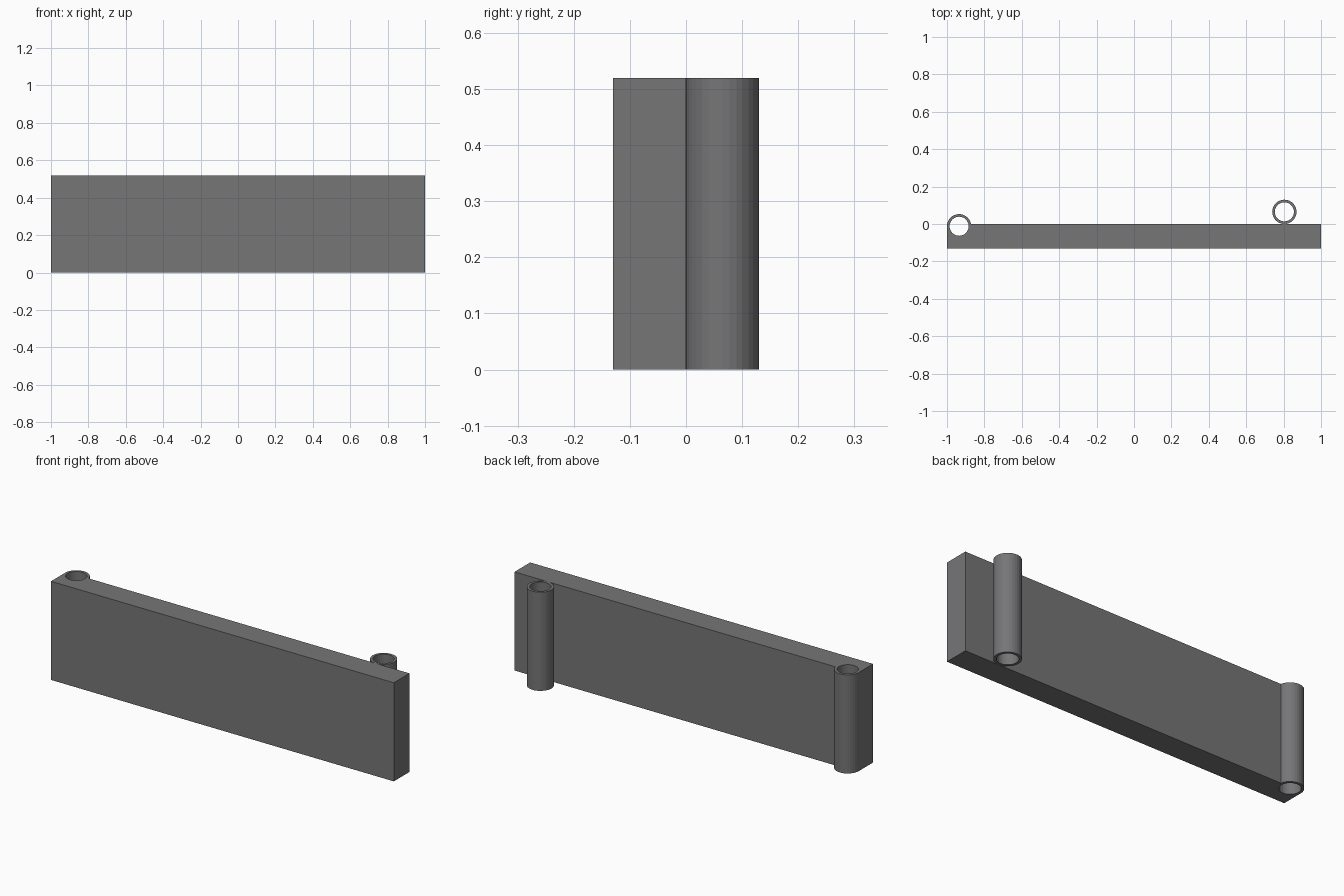
import bpy, bmesh
from math import pi, sin, cos

if "Cube" in bpy.data.objects:
    bpy.data.objects.remove(bpy.data.objects["Cube"])

HEIGHT = 0.52
R_OUT, R_IN, SEG = 0.065, 0.051, 32
SOCKET = (-0.935, -0.012)   # tube set into the plate
STANDOFF = (0.804, 0.065)   # tube resting against the back face

dark = bpy.data.materials.new("dark_grey")
dark.diffuse_color = (0.18, 0.18, 0.187, 1)
dark.use_nodes = True
dark.node_tree.nodes["Principled BSDF"].inputs["Base Color"].default_value = dark.diffuse_color


def circle(center, r):
    return [(center[0] + r * cos(2 * pi * i / SEG),
             center[1] + r * sin(2 * pi * i / SEG)) for i in range(SEG)]


def finish(name, bm):
    bmesh.ops.recalc_face_normals(bm, faces=bm.faces)
    mesh = bpy.data.meshes.new(name)
    bm.to_mesh(mesh)
    bm.free()
    mesh.materials.append(dark)
    obj = bpy.data.objects.new(name, mesh)
    bpy.context.collection.objects.link(obj)
    return obj


def prism(name, outline):
    bm = bmesh.new()
    face = bm.faces.new([bm.verts.new((x, y, 0)) for x, y in outline])
    ext = bmesh.ops.extrude_face_region(bm, geom=[face], use_keep_orig=True)
    top = [g for g in ext["geom"] if isinstance(g, bmesh.types.BMVert)]
    bmesh.ops.translate(bm, verts=top, vec=(0, 0, HEIGHT))
    return finish(name, bm)


def tube(name, center):
    bm = bmesh.new()
    # Four rings: outer bottom, outer top, inner top, inner bottom
    rings = [[bm.verts.new((x, y, z)) for x, y in circle(center, r)]
             for r, z in ((R_OUT, 0), (R_OUT, HEIGHT), (R_IN, HEIGHT), (R_IN, 0))]
    for k in range(4):
        a, b = rings[k], rings[(k + 1) % 4]
        for i in range(SEG):
            j = (i + 1) % SEG
            bm.faces.new((a[i], a[j], b[j], b[i]))
    return finish(name, bm)


# Plate with a rounded notch that holds the socket tube
ring = circle(SOCKET, R_OUT)
notch = ring[SEG // 2:] + ring[:1]
(x0, y0), (x1, y1) = ring[0], ring[1]
lip = (x0 + (x1 - x0) * (0 - y0) / (y1 - y0), 0)
prism("plate", [(-1, -0.13), (1, -0.13), (1, 0), lip] + notch[::-1])

# Hinge tubes
tube("socket_tube", SOCKET)
tube("standoff_tube", STANDOFF)
